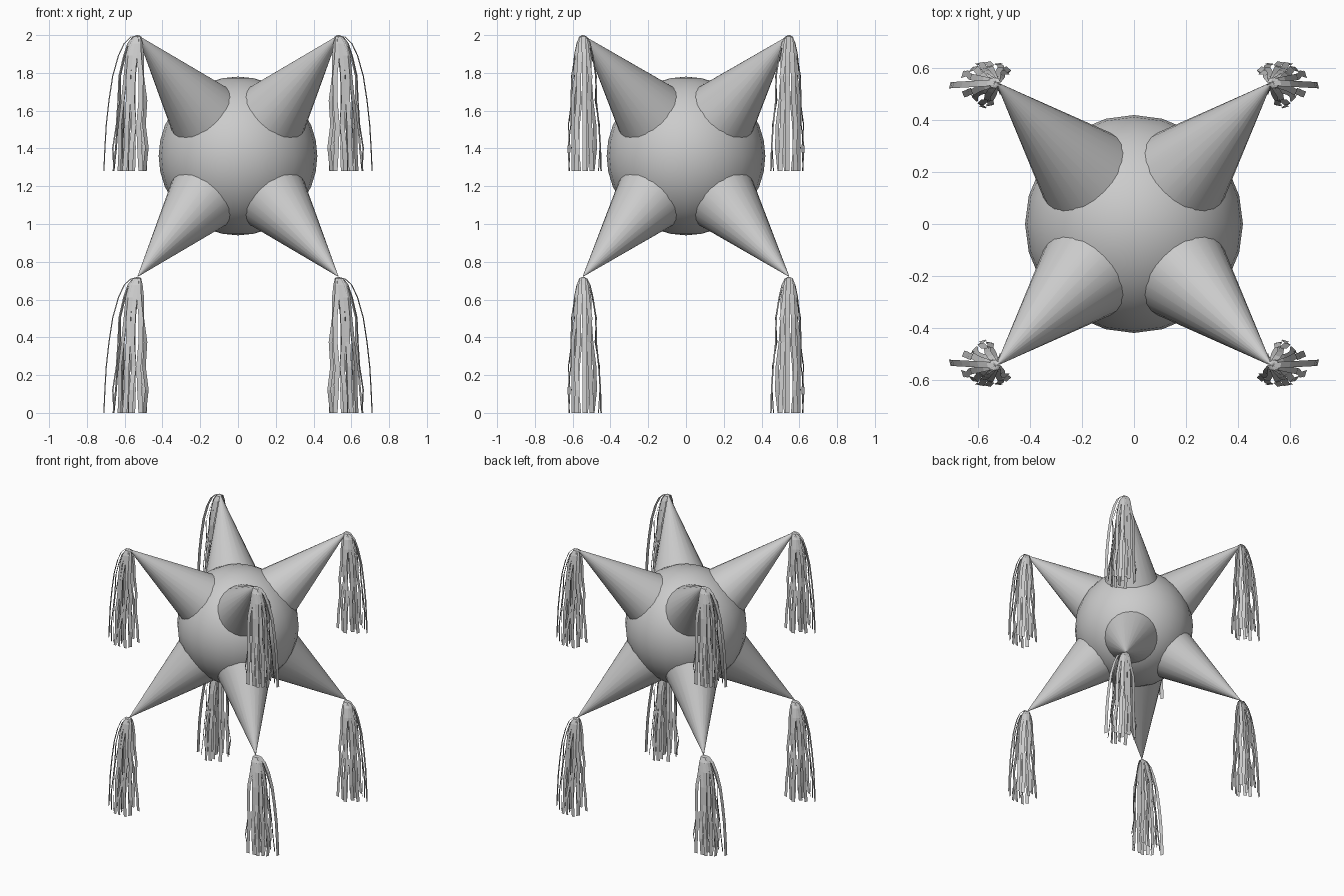
import bpy, bmesh, math, random
from mathutils import Vector, Matrix

if "Cube" in bpy.data.objects:
    bpy.data.objects.remove(bpy.data.objects["Cube"])

random.seed(4)
CENTRE = Vector((0, 0, 1.36))
TIP = Vector((0.53, 0.545, 0.637))      # spike tip relative to the centre
SLOPE = 0.30                            # cone radius per unit length
DROP = 0.72                             # tassel length


def finish(name, bm, mirror=False, smooth=True):
    me = bpy.data.meshes.new(name)
    bm.to_mesh(me)
    bm.free()
    ob = bpy.data.objects.new(name, me)
    bpy.context.collection.objects.link(ob)
    if smooth:
        bpy.ops.object.select_all(action='DESELECT')
        ob.select_set(True)
        bpy.context.view_layer.objects.active = ob
        bpy.ops.object.shade_smooth_by_angle(angle=math.radians(40))
    if mirror:
        m = ob.modifiers.new("four_corners", 'MIRROR')
        m.use_axis = (True, True, False)
        m.use_mirror_merge = False
    return ob


# round body
bm = bmesh.new()
bmesh.ops.create_uvsphere(bm, u_segments=24, v_segments=16, radius=0.42,
                          matrix=Matrix.Translation(CENTRE))
finish("body", bm)


def spike(name, side):
    # cone from inside the body out to the tip
    tip = Vector((TIP.x, TIP.y, TIP.z * side))
    axis, length, start = tip.normalized(), tip.length, 0.33
    depth = length - start
    bm = bmesh.new()
    mat = (Matrix.Translation(CENTRE + axis * (start + depth / 2))
           @ axis.to_track_quat('Z', 'Y').to_matrix().to_4x4())
    bmesh.ops.create_cone(bm, cap_ends=True, segments=24, radius1=SLOPE * depth,
                          radius2=0.002, depth=depth, matrix=mat)
    finish(name, bm, mirror=True)


# where each paper strip ends, relative to the tip (x, y)
ENDS = [(.18, -.01), (.13, .03), (.12, -.04), (.10, .06), (.09, -.06),
        (.07, .08), (.06, -.09), (.03, .075), (.02, -.085), (-.01, .07),
        (-.04, .05), (-.03, -.05), (.05, .03), (.08, -.02), (.03, -.04)]
# drop and spread along a strip, as fractions
FALL = [(0, 0), (.012, .2), (.06, .4), (.15, .57), (.3, .74),
        (.48, .85), (.66, .93), (.83, .97), (1, 1)]
STRIPS = []
for i, (ex, ey) in enumerate(ENDS):
    path = []
    for k, (d, f) in enumerate(FALL):
        j = .009 if 3 < k and i else 0
        path.append(Vector((ex * f + random.uniform(-j, j),
                            ey * f + random.uniform(-j, j), -DROP * d)))
    across = Vector((-ey, ex, 0)).normalized()
    turn = random.uniform(-.5, .5)
    STRIPS.append((path, Matrix.Rotation(turn, 3, 'Z') @ across))


def tassel(name, side):
    # flat ribbons arching out of the tip and hanging down
    base = CENTRE + Vector((TIP.x, TIP.y, TIP.z * side))
    base.z = 2.0 if side > 0 else DROP
    bm = bmesh.new()
    for path, across in STRIPS:
        last = None
        for k, p in enumerate(path):
            w = across * (.007 if k == 0 else .0125)
            row = [bm.verts.new(base + p - w), bm.verts.new(base + p + w)]
            if last:
                bm.faces.new((last[0], row[0], row[1], last[1]))
            last = row
    finish(name, bm, mirror=True, smooth=False)


for label, side in (("upper", 1), ("lower", -1)):
    spike(label + "_spikes", side)
    tassel(label + "_tassels", side)
